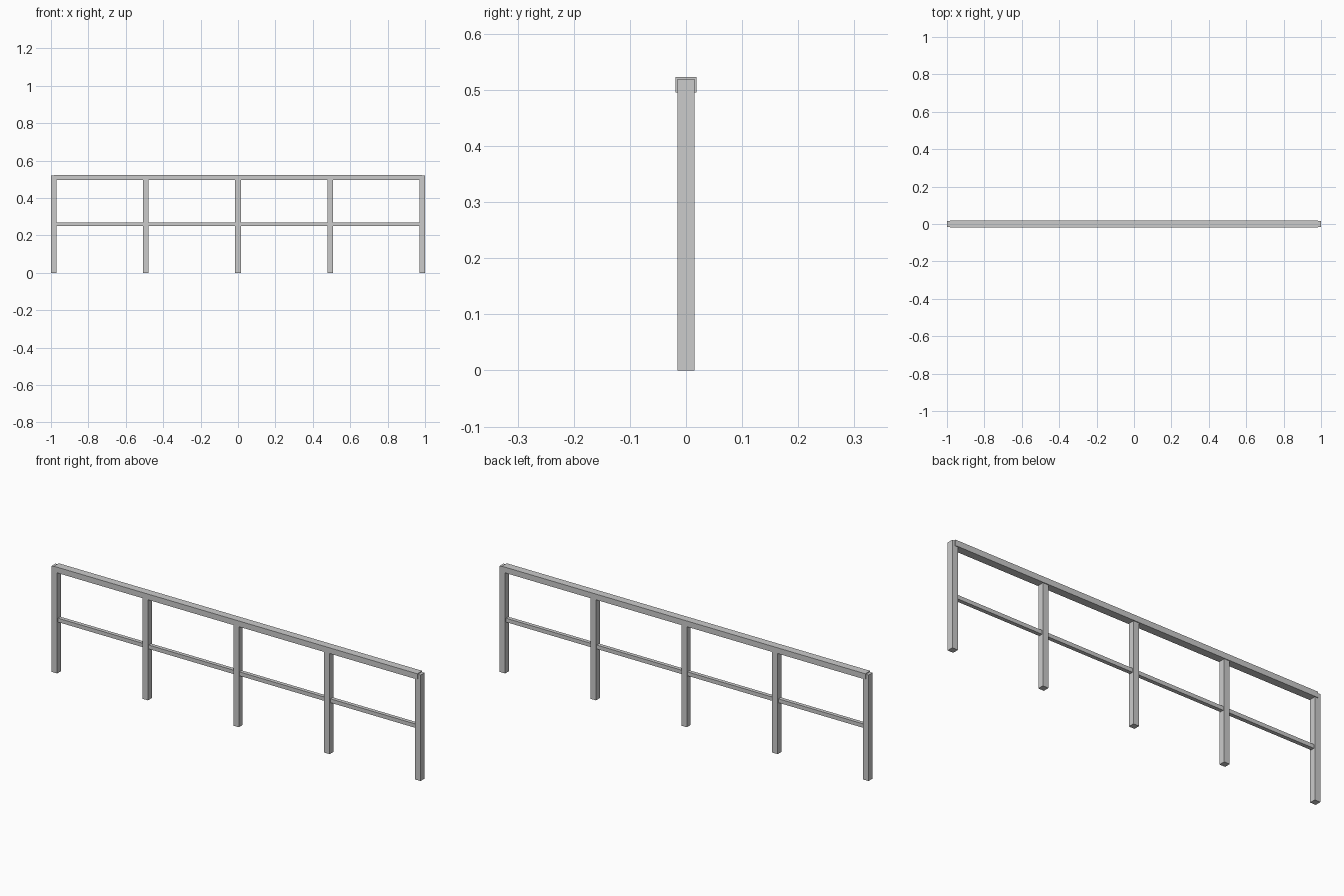
import bpy

if "Cube" in bpy.data.objects:
    bpy.data.objects.remove(bpy.data.objects["Cube"])


def box(name, x, y, z):
    """Box spanning the given (min, max) ranges."""
    lo, hi = zip(x, y, z)
    bpy.ops.mesh.primitive_cube_add(
        size=1, location=[(a + b) / 2 for a, b in zip(lo, hi)])
    ob = bpy.context.object
    ob.name = name
    ob.scale = [b - a for a, b in zip(lo, hi)]
    bpy.ops.object.transform_apply(location=False, rotation=False, scale=True)
    return ob


POST = 0.015        # half width of a post
SPACING = 0.4925    # distance between post centres

# Five square posts
for i in range(-2, 3):
    cx = i * SPACING
    box(f"post_{i + 3}", (cx - POST, cx + POST), (-POST, POST), (0, 0.519))

# Wider handrail capping the posts, stopping at the end post centres
box("top_rail", (-0.985, 0.985), (-0.019, 0.019), (0.495, 0.523))

# Thin middle rail sections between neighbouring posts
for i in range(-2, 2):
    box(f"middle_rail_{i + 3}",
        (i * SPACING + POST, (i + 1) * SPACING - POST),
        (-0.0095, 0.0095), (0.25, 0.269))
